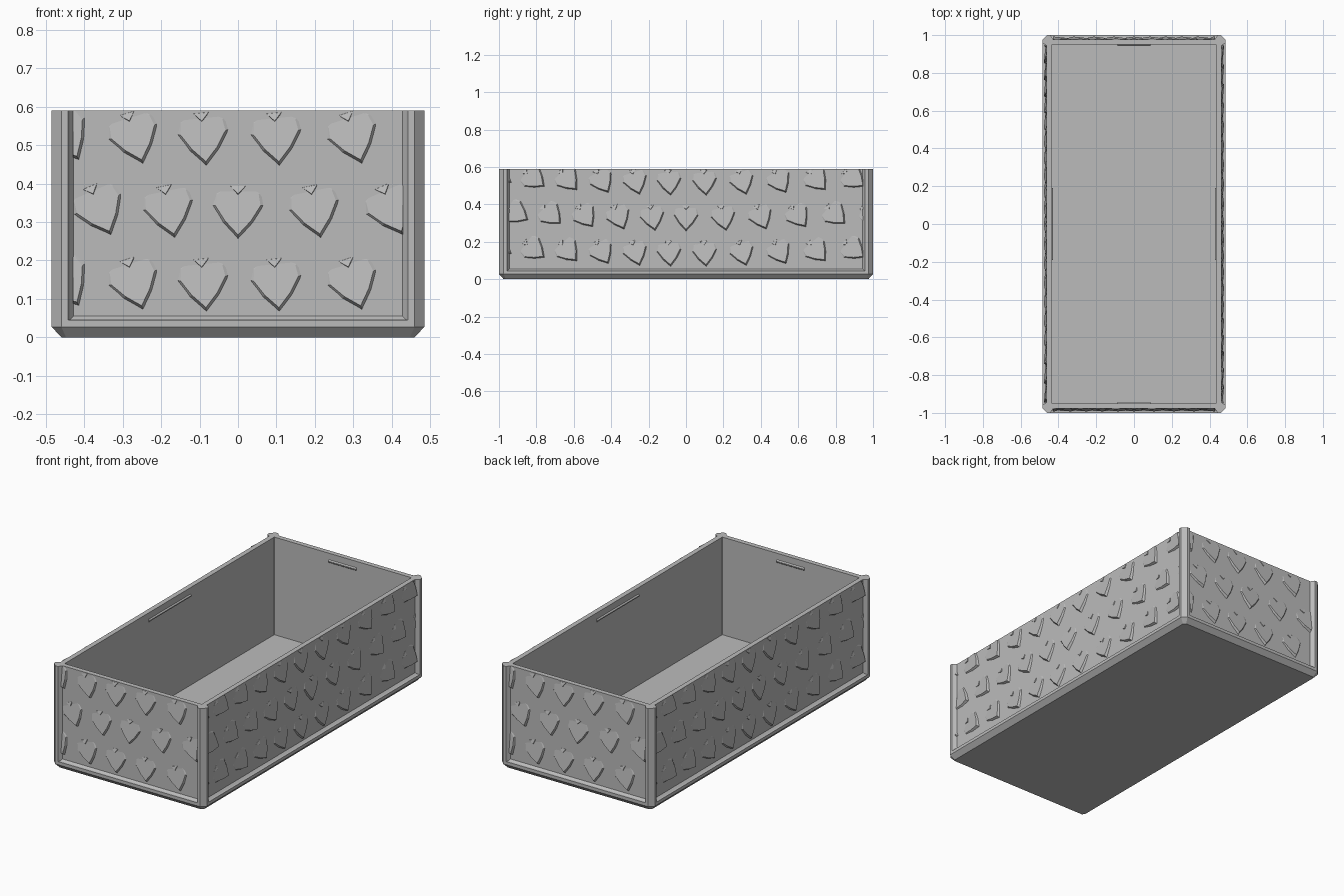
import bpy, bmesh
from math import radians, pi
from mathutils import Matrix, Vector

old = bpy.data.objects.get("Cube")
if old:
    bpy.data.objects.remove(old, do_unlink=True)

grey = bpy.data.materials.new("plain_grey")
grey.use_nodes = True
grey.diffuse_color = (0.5, 0.5, 0.5, 1)
grey.node_tree.nodes["Principled BSDF"].inputs["Base Color"].default_value = (0.5, 0.5, 0.5, 1)

TOP = 0.59
PANEL_X, PANEL_Y = 0.463, 0.978   # panel faces, recessed behind the frame
FLOOR = 0.03


def finish(name, bm, fix_normals=True):
    if fix_normals:
        bmesh.ops.recalc_face_normals(bm, faces=bm.faces)
    mesh = bpy.data.meshes.new(name)
    bm.to_mesh(mesh)
    bm.free()
    mesh.materials.append(grey)
    obj = bpy.data.objects.new(name, mesh)
    bpy.context.collection.objects.link(obj)
    return obj


def bridge(bm, a, b):
    n = len(a)
    for i in range(n):
        bm.faces.new((a[i], a[(i + 1) % n], b[(i + 1) % n], b[i]))


def octagon(bm, hx, hy, c, z):
    quarter = [(hx, hy - c), (hx - c, hy)]
    pts = quarter + [(-x, y) for x, y in quarter[::-1]]
    pts += [(-x, -y) for x, y in pts]
    return [bm.verts.new((x, y, z)) for x, y in pts]


# Tray: base with chamfered rail, thin walls, open top and floor
bm = bmesh.new()
sections = [
    (0.46, 0.975, 0.012, 0), (0.485, 1.0, 0.025, 0.027), (0.485, 1.0, 0.025, 0.045),
    (0.475, 0.99, 0.02, 0.046), (PANEL_X, PANEL_Y, 0.002, 0.055),
    (PANEL_X, PANEL_Y, 0.002, TOP), (0.435, 0.95, 0.001, TOP), (0.435, 0.95, 0.001, FLOOR),
]
loops = [octagon(bm, *s) for s in sections]
for a, b in zip(loops, loops[1:]):
    bridge(bm, a, b)
bm.faces.new(loops[0])
bm.faces.new(loops[-1])
finish("tray", bm)

# Corner posts with stepped inner edges
post = [(0.485, 0.975), (0.46, 1.0), (0.443, 1.0), (0.437, 0.99), (0.427, PANEL_Y - 0.002),
        (0.45, 0.965), (PANEL_X - 0.002, 0.942), (0.475, 0.952), (0.485, 0.958)]
for sx, side in ((1, "left"), (-1, "right")):
    for sy, end in ((-1, "front"), (1, "back")):
        bm = bmesh.new()
        rings = [[bm.verts.new((x * sx, y * sy, z)) for x, y in post] for z in (0.03, TOP)]
        bridge(bm, *rings)
        for r in rings:
            bm.faces.new(r)
        finish(f"{end}_{side}_post", bm)

# Raised shapes: hearts that fade out at the lobes and stand proud at the tip
half = [(0.02, 0.016), (0.045, 0.016), (0.064, 0), (0.07, -0.035), (0.04, -0.082)]
heart = [(0, 0)] + half + [(0, -0.125)] + [(-x, y) for x, y in half[::-1]]
notch = [(0.024, 0.016), (0, -0.01), (-0.024, 0.016)]


def relief(bm, outline, centre, shrink, depth, place):
    base, crown = [], []
    for x, y in outline:
        base.append(bm.verts.new(place @ Vector((x, 0.003, y))))
        cx, cy = x * shrink, centre + (y - centre) * shrink
        crown.append(bm.verts.new(place @ Vector((cx, -depth(cy), cy))))
    bridge(bm, base, crown)
    bm.faces.new(crown)


def heart_panel(name, turn, face, limit):
    bm = bmesh.new()
    step = 0.19
    for row, z in enumerate((0.57, 0.38, 0.19)):
        offset = 0 if row == 1 else 0.5
        for i in range(-6, 7):
            u = (i + offset) * step
            if abs(u) > limit + 0.1:
                continue
            # Hearts tilt further towards both ends of the panel
            place = Matrix.Translation((u, -face, z)) @ Matrix.Rotation(-radians(62) * abs(u), 4, 'Y')
            relief(bm, heart, -0.05, 0.84, lambda y: -0.125 * y, place)
            relief(bm, notch, 0.005, 0.8, lambda y: 0.004 - 0.25 * y, place)
    bmesh.ops.recalc_face_normals(bm, faces=bm.faces)
    # Trim at the posts and the rim
    for co, no in (((limit, 0, 0), (1, 0, 0)), ((-limit, 0, 0), (-1, 0, 0)), ((0, 0, TOP), (0, 0, 1))):
        geom = bm.verts[:] + bm.edges[:] + bm.faces[:]
        bmesh.ops.bisect_plane(bm, geom=geom, plane_co=co, plane_no=no, clear_outer=True)
    bmesh.ops.rotate(bm, verts=bm.verts, cent=(0, 0, 0), matrix=Matrix.Rotation(turn * pi / 2, 3, 'Z'))
    finish(name, bm, False)


for turn, name in enumerate(("front", "left", "back", "right")):
    is_side = turn % 2
    heart_panel(name + "_hearts", turn, PANEL_X if is_side else PANEL_Y, 0.945 if is_side else 0.43)

    # Small catch rib on the inside of each wall
    length = 0.19 if is_side else 0.088
    wall = 0.435 if is_side else 0.95
    bm = bmesh.new()
    rings = [[bm.verts.new((x, -y, z)) for y, z in
              ((wall + 0.002, 0.535), (wall - 0.007, 0.542), (wall - 0.007, 0.548), (wall + 0.002, 0.555))]
             for x in (-length, length)]
    bridge(bm, *rings)
    for r in rings:
        bm.faces.new(r)
    bmesh.ops.rotate(bm, verts=bm.verts, cent=(0, 0, 0), matrix=Matrix.Rotation(turn * pi / 2, 3, 'Z'))
    finish(name + "_inner_catch", bm)
